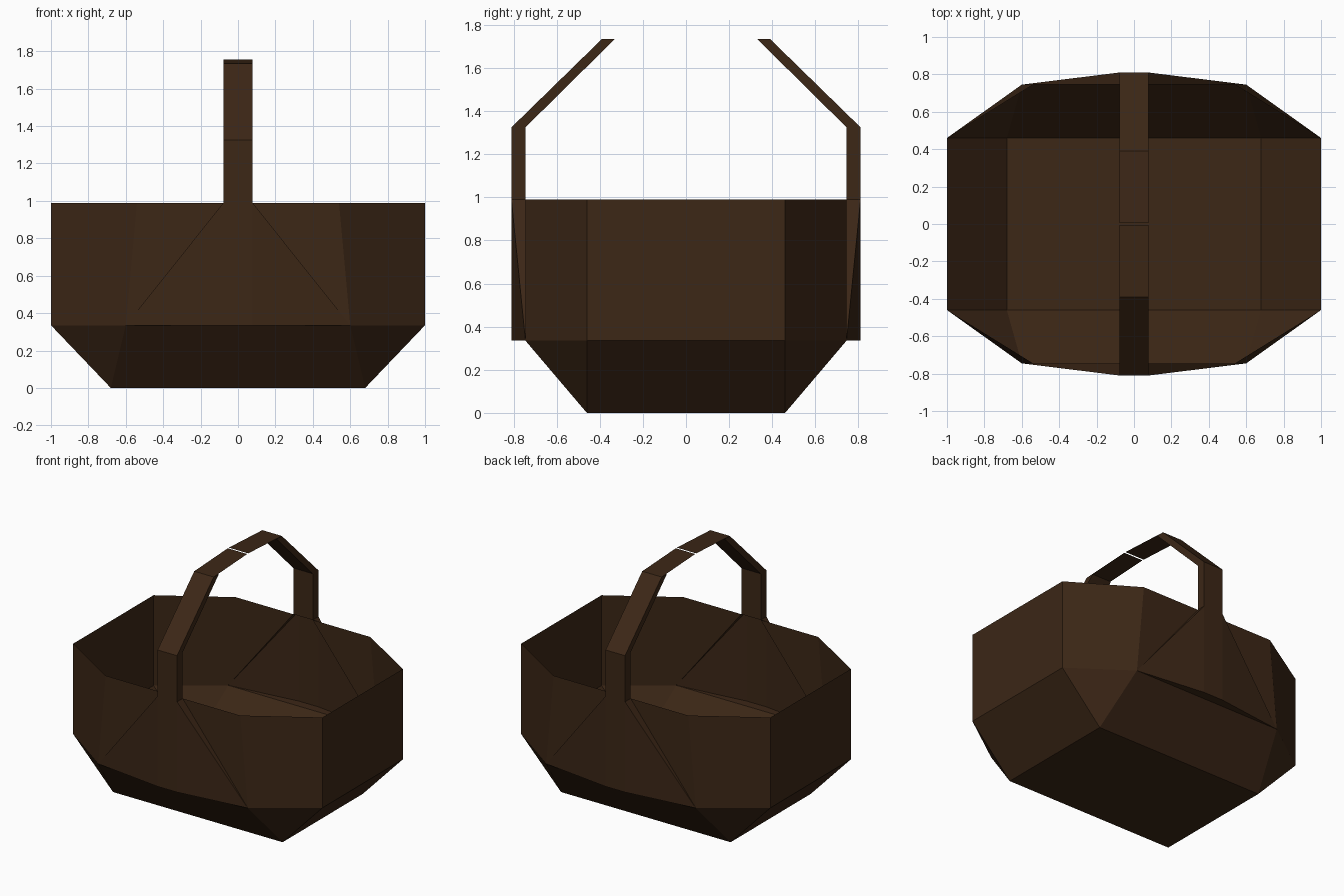
import bpy, bmesh

if "Cube" in bpy.data.objects:
    bpy.data.objects.remove(bpy.data.objects["Cube"])

brown = bpy.data.materials.new("dark_brown")
brown.diffuse_color = (0.045, 0.020, 0.008, 1)
brown.use_nodes = True
brown.node_tree.nodes["Principled BSDF"].inputs["Base Color"].default_value = brown.diffuse_color


def build(name, faces, flips):
    """Mesh from polygons, repeated with each (sx, sy) sign pair, then welded."""
    bm = bmesh.new()
    for sx, sy in flips:
        for face in faces:
            bm.faces.new([bm.verts.new((x * sx, y * sy, z)) for x, y, z in face])
    bmesh.ops.remove_doubles(bm, verts=bm.verts, dist=0.0005)
    bmesh.ops.recalc_face_normals(bm, faces=bm.faces)
    mesh = bpy.data.meshes.new(name)
    bm.to_mesh(mesh)
    bm.free()
    mesh.materials.append(brown)
    obj = bpy.data.objects.new(name, mesh)
    bpy.context.collection.objects.link(obj)
    return obj


LOW, RIM = 0.335, 0.99      # heights of wall foot and rim
W, Y_IN, Y_OUT = 0.078, 0.745, 0.81   # handle half width, inner and outer depth

QUARTERS = [(1, 1), (-1, 1), (1, -1), (-1, -1)]
HALVES = [(1, 1), (1, -1)]
SIDES = [(1, 1), (-1, 1)]

foot = (0.6, Y_IN, LOW)
rim = (0.54, Y_IN, RIM)
floor_corner = (0.68, 0.46, 0)
end_low, end_rim = (1, 0.46, LOW), (1, 0.46, RIM)


def mx(p):
    return (-p[0], p[1], p[2])


def my(p):
    return (p[0], -p[1], p[2])


# Floor
build("basket_floor", [[floor_corner, mx(floor_corner), my(mx(floor_corner)), my(floor_corner)]], [(1, 1)])

# Sloping underside: long sides, ends and corner triangles
build("basket_long_slopes", [[floor_corner, foot, mx(foot), mx(floor_corner)]], HALVES)
build("basket_end_slopes", [[floor_corner, end_low, my(end_low), my(floor_corner)]], SIDES)
build("basket_corner_slopes", [[floor_corner, end_low, foot]], QUARTERS)

# Upright walls
build("basket_end_walls", [[end_low, end_rim, my(end_rim), my(end_low)]], SIDES)
build("basket_corner_walls", [[end_low, end_rim, rim, foot]], QUARTERS)

# Long walls with the wedge that swells out to the handle
inner_top, outer_top, outer_low = (W, Y_IN, RIM), (W, Y_OUT, RIM), (W, Y_OUT, LOW)
build("basket_long_walls", [[foot, rim, inner_top],
                            [foot, inner_top, outer_top],
                            [foot, outer_top, outer_low]], QUARTERS)
build("handle_roots", [[outer_low, outer_top, mx(outer_top), mx(outer_low)],
                       [foot, outer_low, mx(outer_low), mx(foot)]], HALVES)

# Handle arms: square section swept through three stations
stations = [(Y_IN, Y_OUT, RIM), (Y_IN, Y_OUT, 1.325), (0.33, 0.39, 1.735)]
arm = []
for (i0, o0, z0), (i1, o1, z1) in zip(stations, stations[1:]):
    ring0 = [(W, i0, z0), (W, o0, z0), (-W, o0, z0), (-W, i0, z0)]
    ring1 = [(W, i1, z1), (W, o1, z1), (-W, o1, z1), (-W, i1, z1)]
    for k in range(4):
        n = (k + 1) % 4
        arm.append([ring0[k], ring0[n], ring1[n], ring1[k]])
build("handle_arms", arm, HALVES)

# Handle top: two thin sheets with a hairline gap in the middle
build("handle_top", [[(W, 0.39, 1.735), (-W, 0.39, 1.735), (-W, 0.006, 1.755), (W, 0.006, 1.755)]], HALVES)
